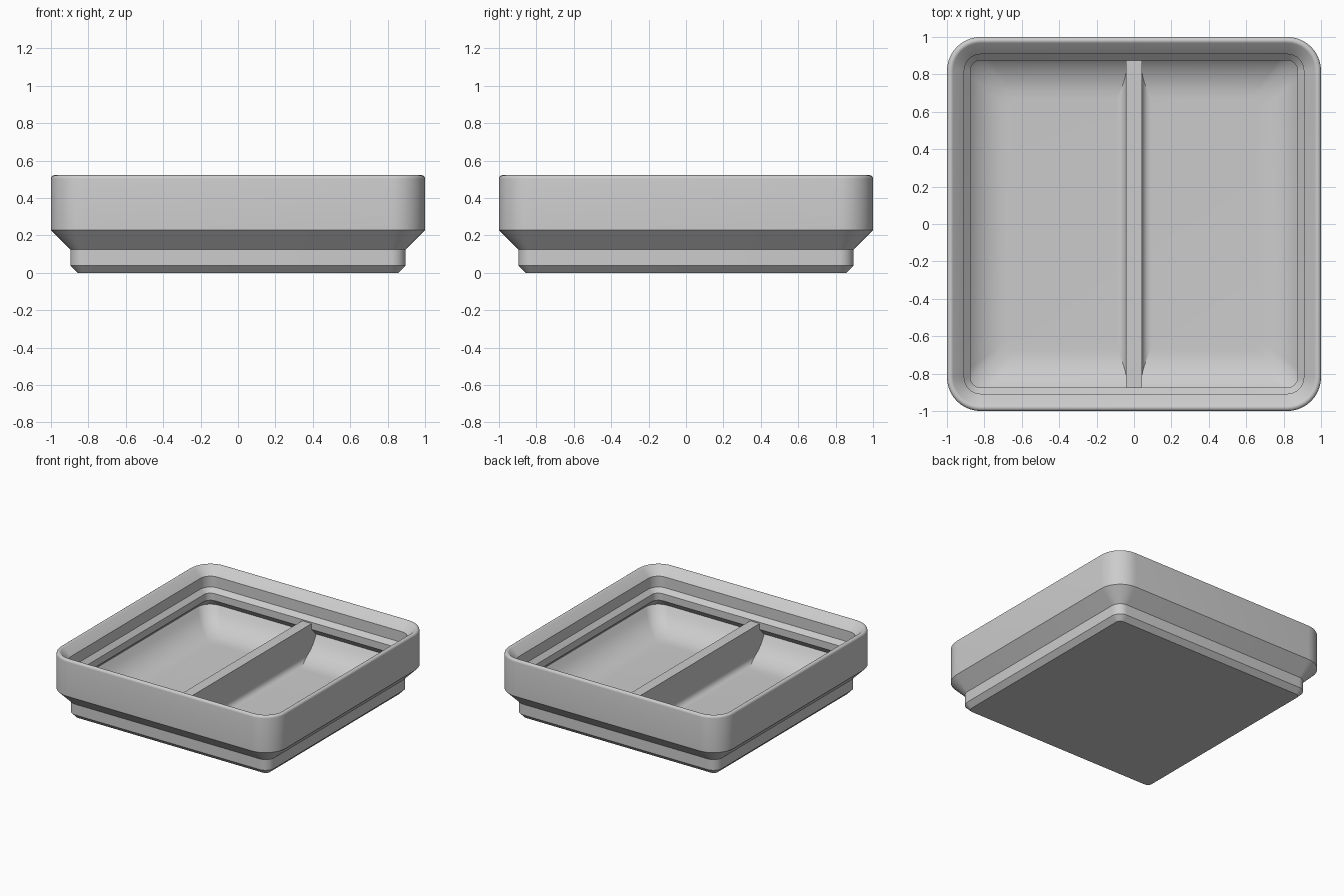
import bpy, bmesh, math

if "Cube" in bpy.data.objects:
    bpy.data.objects.remove(bpy.data.objects["Cube"])

grey = bpy.data.materials.new("light_grey")
grey.diffuse_color = (0.604, 0.604, 0.604, 1)
grey.use_nodes = True
grey.node_tree.nodes["Principled BSDF"].inputs["Base Color"].default_value = grey.diffuse_color


def finish(name, bm):
    bmesh.ops.recalc_face_normals(bm, faces=bm.faces)
    me = bpy.data.meshes.new(name)
    bm.to_mesh(me)
    bm.free()
    ob = bpy.data.objects.new(name, me)
    bpy.context.collection.objects.link(ob)
    me.materials.append(grey)
    bpy.ops.object.select_all(action='DESELECT')
    ob.select_set(True)
    bpy.context.view_layer.objects.active = ob
    bpy.ops.object.shade_smooth_by_angle(angle=math.radians(30))
    return ob


def ring(bm, half, z, radius, steps=10):
    """Rounded square outline at height z."""
    verts = []
    c = half - radius
    for k, (sx, sy) in enumerate([(1, 1), (-1, 1), (-1, -1), (1, -1)]):
        for i in range(steps + 1):
            a = math.pi / 2 * (k + i / steps)
            verts.append(bm.verts.new((sx * c + radius * math.cos(a),
                                       sy * c + radius * math.sin(a), z)))
    return verts


def prism(name, points, axis, length):
    """Extrude a 2D outline (u, z) symmetrically along x or y."""
    bm = bmesh.new()
    ends = []
    for s in (-length, length):
        ends.append([bm.verts.new((s, u, z) if axis == 'x' else (u, s, z))
                     for u, z in points])
    n = len(points)
    bm.faces.new(ends[0])
    bm.faces.new(ends[1])
    for i in range(n):
        j = (i + 1) % n
        bm.faces.new((ends[0][i], ends[0][j], ends[1][j], ends[1][i]))
    return finish(name, bm)


# Tray wall profile: (half width, height, corner radius)
FLOOR, BEND = 0.05, 0.28
profile = [(0.858, 0, 0.039), (0.896, 0.039, 0.077), (0.896, 0.125, 0.077),
           (1.0, 0.229, 0.181), (1.0, 0.503, 0.181)]
# rounded rim
for i in range(1, 7):
    a = math.radians(135 * i / 6)
    w = 0.981 + 0.019 * math.cos(a)
    profile.append((w, 0.503 + 0.019 * math.sin(a), w - 0.819))
# stepped inner lip with an undercut
profile += [(0.908, 0.458, 0.089), (0.908, 0.371, 0.089), (0.875, 0.337, 0.056),
            (0.875, 0.28, 0.056), (0.935, 0.22, 0.116)]
# rounded transition into the floor
start = math.asin((0.935 - 0.674) / BEND)
for i in range(1, 11):
    a = start * (1 - i / 10)
    w = 0.674 + BEND * math.sin(a)
    profile.append((w, FLOOR + BEND * (1 - math.cos(a)), 0.06 + 0.056 * (w - 0.674) / 0.261))

bm = bmesh.new()
rings = [ring(bm, *p) for p in profile]
for a, b in zip(rings, rings[1:]):
    n = len(a)
    for i in range(n):
        j = (i + 1) % n
        bm.faces.new((a[i], a[j], b[j], b[i]))
bm.faces.new(rings[0])
bm.faces.new(rings[-1])
finish("tray", bm)

# Divider plate, ends tucked into the walls
side = [(0.85, 0.04), (0.88, 0.12), (0.94, 0.21), (0.878, 0.28), (0.878, 0.327)]
prism("divider", side + [(-u, z) for u, z in reversed(side)], 'x', 0.042)

# Small rounded joints between divider and floor
R = 0.045
for s, label in ((-1, "left"), (1, "right")):
    arc = [(0.042 + R * (1 - math.cos(t)), FLOOR + R * (1 - math.sin(t)))
           for t in [math.pi / 2 * i / 6 for i in range(7)]]
    pts = [(0.03, FLOOR - 0.01), (0.03, FLOOR + R)] + arc + [(0.042 + R, FLOOR - 0.01)]
    prism("divider_joint_" + label, [(s * u, z) for u, z in pts], 'y', 0.85)
